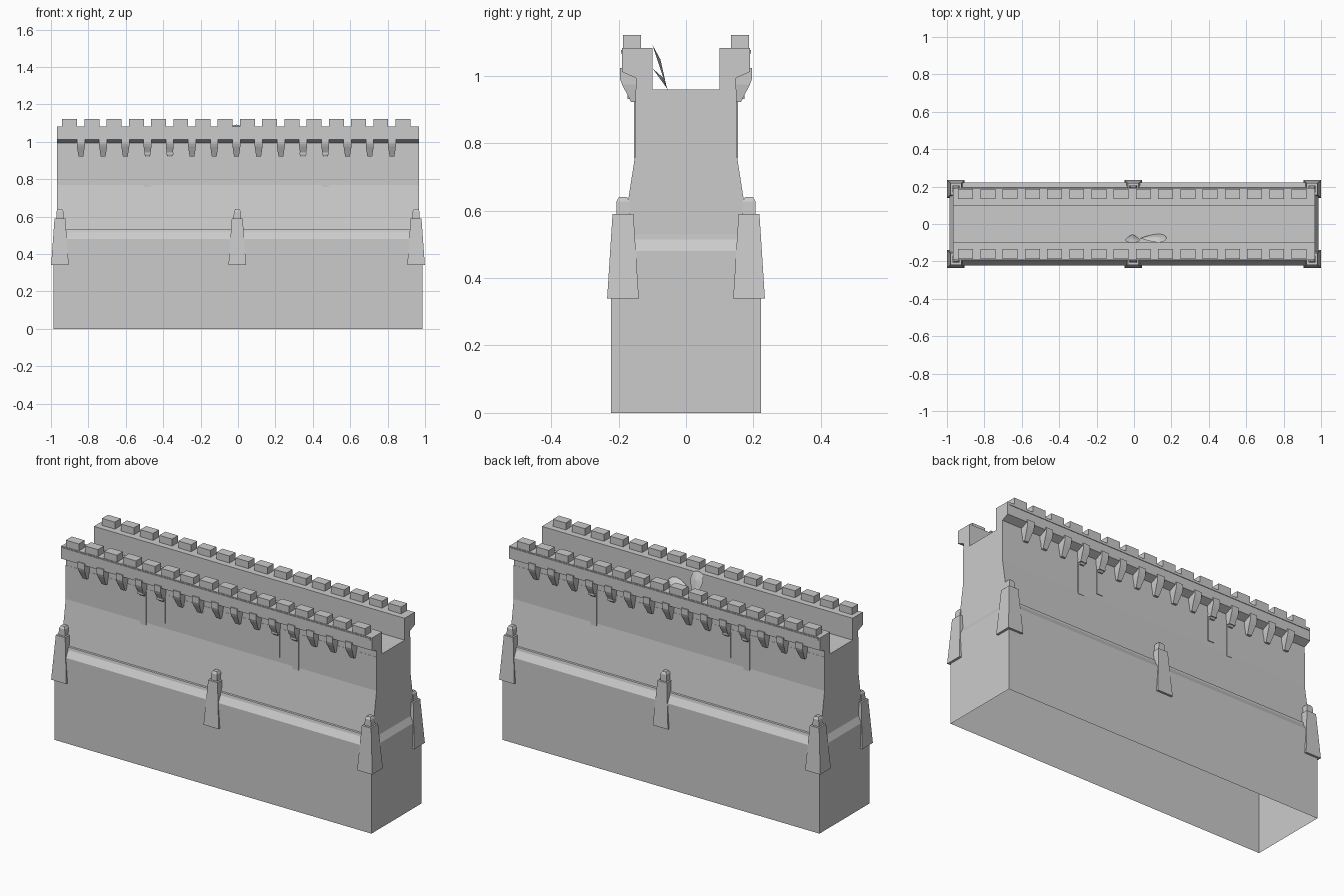
import bpy, bmesh, math
from mathutils import Matrix, Vector

if "Cube" in bpy.data.objects:
    bpy.data.objects.remove(bpy.data.objects["Cube"])


def finish(name, bm):
    bmesh.ops.recalc_face_normals(bm, faces=bm.faces)
    me = bpy.data.meshes.new(name)
    bm.to_mesh(me)
    bm.free()
    ob = bpy.data.objects.new(name, me)
    bpy.context.collection.objects.link(ob)
    return ob


def stack(name, rings, bottom=True):
    """Skin of stacked rectangles, each (x0, x1, y0, y1, z)."""
    bm = bmesh.new()
    loops = [[bm.verts.new(p) for p in
              ((a, c, z), (b, c, z), (b, d, z), (a, d, z))]
             for a, b, c, d, z in rings]
    for lo, hi in zip(loops, loops[1:]):
        for i in range(4):
            j = (i + 1) % 4
            bm.faces.new((lo[i], lo[j], hi[j], hi[i]))
    bm.faces.new(loops[-1])
    if bottom:
        bm.faces.new(loops[0][::-1])
    return finish(name, bm)


def centred(cx, cy, sizes):
    return [(cx - hx, cx + hx, cy - hy, cy + hy, z) for hx, hy, z in sizes]


def box(name, x0, x1, y0, y1, z0, z1):
    y0, y1 = sorted((y0, y1))
    return stack(name, [(x0, x1, y0, y1, z0), (x0, x1, y0, y1, z1)])


def extrude_x(name, profile, x0, x1):
    bm = bmesh.new()
    face = bm.faces.new([bm.verts.new((x0, y, z)) for y, z in profile])
    ext = bmesh.ops.extrude_face_region(bm, geom=[face], use_keep_orig=True)
    bmesh.ops.translate(bm, vec=(x1 - x0, 0, 0),
                        verts=[v for v in ext["geom"] if isinstance(v, bmesh.types.BMVert)])
    return finish(name, bm)


# Wall body with battered base, open underneath
stack("wall_body", centred(0, 0, [
    (.986, .222, 0), (.986, .222, .48), (.968, .199, .515), (.967, .196, .53),
    (.967, .187, .532), (.967, .15, .77), (.967, .15, .96)]), bottom=False)

PITCH = .1188
for s, side in ((-1, "front"), (1, "back")):
    # Parapet overhanging the wall face
    extrude_x(f"{side}_parapet", [(s * y, z) for y, z in (
        (.1, .95), (.1, 1.083), (.19, 1.083), (.19, 1.012), (.149, .994), (.149, .95))],
        -.967, .967)
    box(f"{side}_parapet_trim", -.957, .957, s * .18, s * .193, 1.067, 1.077)

    # Merlons
    for i in range(16):
        x = -.9 + i * PITCH
        box(f"{side}_merlon", x - .04, x + .04, s * .134, s * .187, 1.08, 1.122)

    # Tapered corbels under the parapet
    for i in range(15):
        x = -.84 + i * PITCH
        stack(f"{side}_corbel", [(x - w, x + w, s * .145, s * y, z) for w, y, z in (
            (.013, .163, .922), (.021, .19, .975), (.021, .196, .992), (.021, .196, 1.024))])

    # Hanging strips with a small curled head
    for i, low in ((3, .757), (4, .80), (10, .80), (11, .757)):
        x = -.84 + i * PITCH
        box(f"{side}_strip", x - .019, x + .019, s * .148, s * .154, low, .945)
        box(f"{side}_strip_rod", x - .019, x + .019, s * .15, s * .174, .932, .943)

    # Buttress piers with chamfered caps
    for x in (-.952, -.004, .952):
        stack(f"{side}_pier", centred(x, s * .187, [
            (.047, .047, .34), (.029, .031, .59)]))
        stack(f"{side}_pier_cap", centred(x, s * .187, [
            (.02, .02, .58), (.018, .019, .628), (.011, .012, .64)]))


def shield(name, matrix):
    """Kite shield: length along local Y from its point, domed towards local +Z."""
    half = [(0, 0), (.018, .03), (.033, .065), (.039, .095), (.034, .119), (.019, .134)]
    outline = half + [(0, .139)] + [(-x, y) for x, y in half[:0:-1]]
    bm = bmesh.new()
    rim = [bm.verts.new((x, y, 0)) for x, y in outline]
    top = bm.verts.new((0, .09, .009))
    for i, v in enumerate(rim):
        bm.faces.new((v, rim[(i + 1) % len(rim)], top))
    bm.faces.new(rim[::-1])
    ob = finish(name, bm)
    ob.data.transform(matrix)
    return ob


def frame(origin, along, across):
    y, x = Vector(along).normalized(), Vector(across).normalized()
    m = Matrix((x, y, x.cross(y))).transposed().to_4x4()
    return Matrix.Translation(origin) @ m


# Two shields leaning on the inside of the front parapet
shield("upright_shield", frame((-.008, -.056, .96), (0, -.043, .13), (-1, 0, 0)))
shield("sideways_shield", frame((.035, -.076, .99), (1, 0, 0), (0, -.045, .062)))
